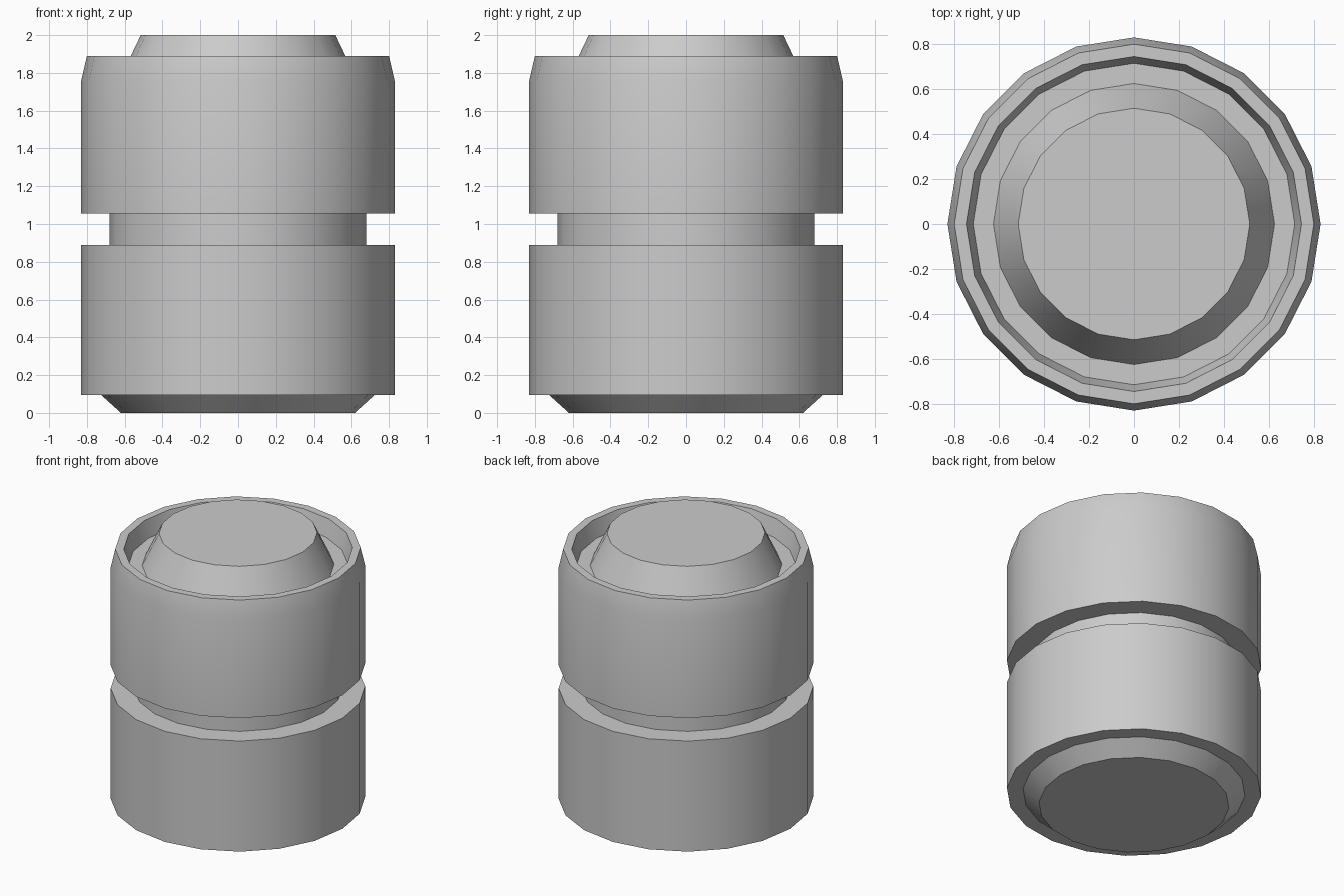
import bpy, bmesh, math

if "Cube" in bpy.data.objects:
    bpy.data.objects.remove(bpy.data.objects["Cube"])

SIDES = 20


def lathe(name, profile):
    """Revolve an (r, z) profile around z and cap both ends."""
    bm = bmesh.new()
    rings = []
    for r, z in profile:
        rings.append([bm.verts.new((r * math.cos(2 * math.pi * i / SIDES),
                                    r * math.sin(2 * math.pi * i / SIDES), z))
                      for i in range(SIDES)])
    for low, high in zip(rings, rings[1:]):
        for i in range(SIDES):
            j = (i + 1) % SIDES
            bm.faces.new((low[i], low[j], high[j], high[i]))
    bm.faces.new(rings[0][::-1])
    bm.faces.new(rings[-1])
    bmesh.ops.recalc_face_normals(bm, faces=bm.faces)
    mesh = bpy.data.meshes.new(name)
    bm.to_mesh(mesh)
    bm.free()
    obj = bpy.data.objects.new(name, mesh)
    bpy.context.collection.objects.link(obj)
    bpy.ops.object.select_all(action='DESELECT')
    obj.select_set(True)
    bpy.context.view_layer.objects.active = obj
    bpy.ops.object.shade_smooth_by_angle(angle=math.radians(30))
    return obj


lathe("canister", [
    (0.62, 0.0), (0.725, 0.095),                 # tapered foot
    (0.83, 0.095), (0.83, 0.89),                 # lower body
    (0.68, 0.89), (0.68, 1.055),                 # recessed waist
    (0.83, 1.055), (0.83, 1.76), (0.80, 1.89),   # upper body and shoulder
    (0.745, 1.89), (0.715, 1.77),                # rim and its inner wall
    (0.625, 1.77), (0.515, 2.0),                 # trough floor and raised plug
])
